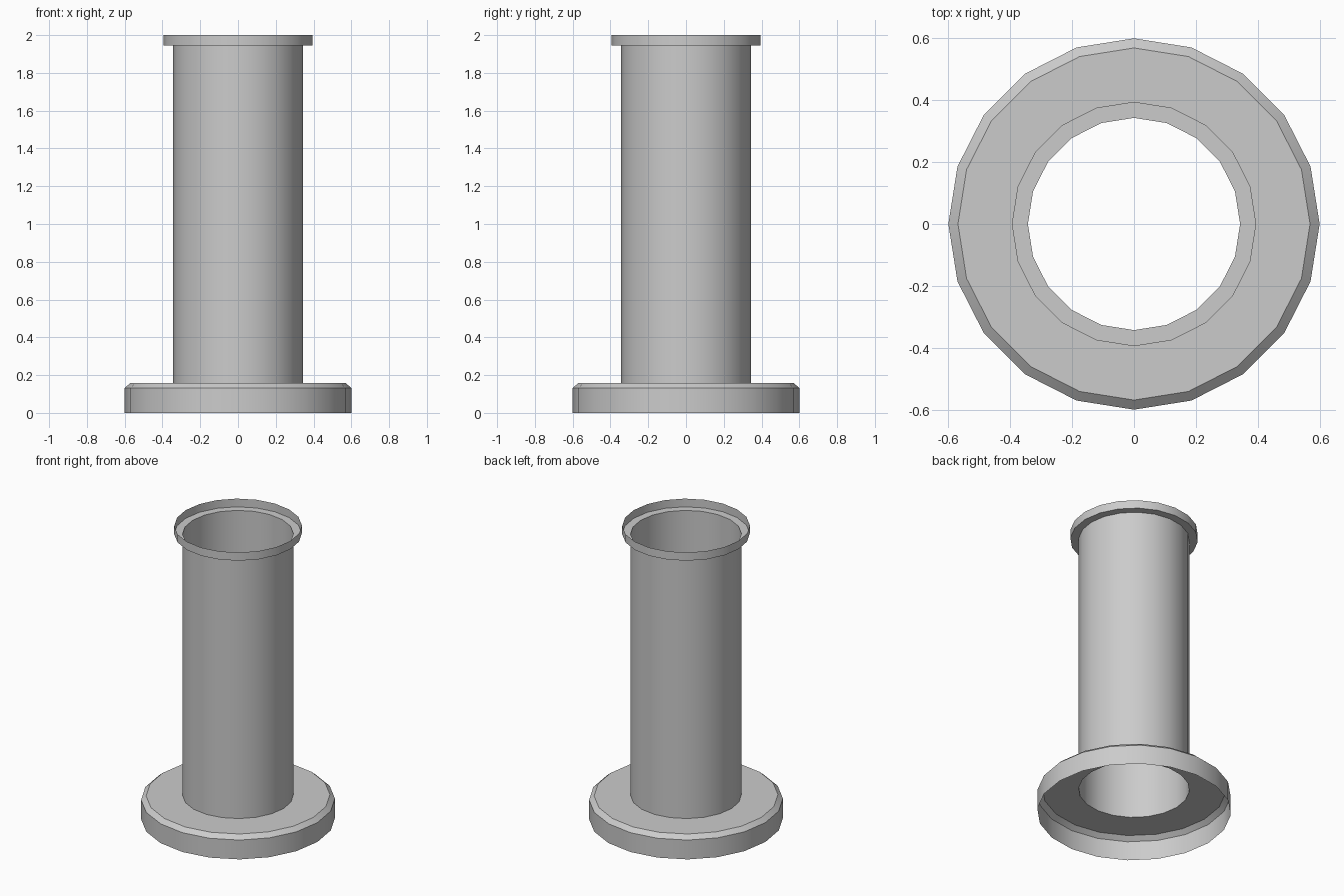
import bpy
from math import cos, sin, tau, radians

if "Cube" in bpy.data.objects:
    bpy.data.objects.remove(bpy.data.objects["Cube"])

SIDES = 20
TUBE_R, FLANGE_TOP, RIM_Z = 0.343, 0.159, 1.944


def revolve(name, profile):
    """Open, thin sheet turned around z from (radius, height) points."""
    verts = [(r * cos(tau * i / SIDES), r * sin(tau * i / SIDES), z)
             for r, z in profile for i in range(SIDES)]
    faces = []
    for k in range(len(profile) - 1):
        for i in range(SIDES):
            j = (i + 1) % SIDES
            a, b = k * SIDES, (k + 1) * SIDES
            faces.append((a + i, a + j, b + j, b + i))
    mesh = bpy.data.meshes.new(name)
    mesh.from_pydata(verts, [], faces)
    obj = bpy.data.objects.new(name, mesh)
    bpy.context.collection.objects.link(obj)
    bpy.ops.object.select_all(action='DESELECT')
    obj.select_set(True)
    bpy.context.view_layer.objects.active = obj
    bpy.ops.object.shade_smooth_by_angle(angle=radians(30))
    return obj


# Hollow base flange with a chamfered top edge, open underneath
revolve("base_flange", [(0.6, 0), (0.6, 0.132), (0.569, FLANGE_TOP), (TUBE_R, FLANGE_TOP)])

# Open tube
revolve("tube", [(TUBE_R, FLANGE_TOP), (TUBE_R, RIM_Z)])

# Stepped collar at the top: flat ledge and upright lip
revolve("top_rim", [(TUBE_R, RIM_Z), (0.395, RIM_Z), (0.395, 2.0)])
